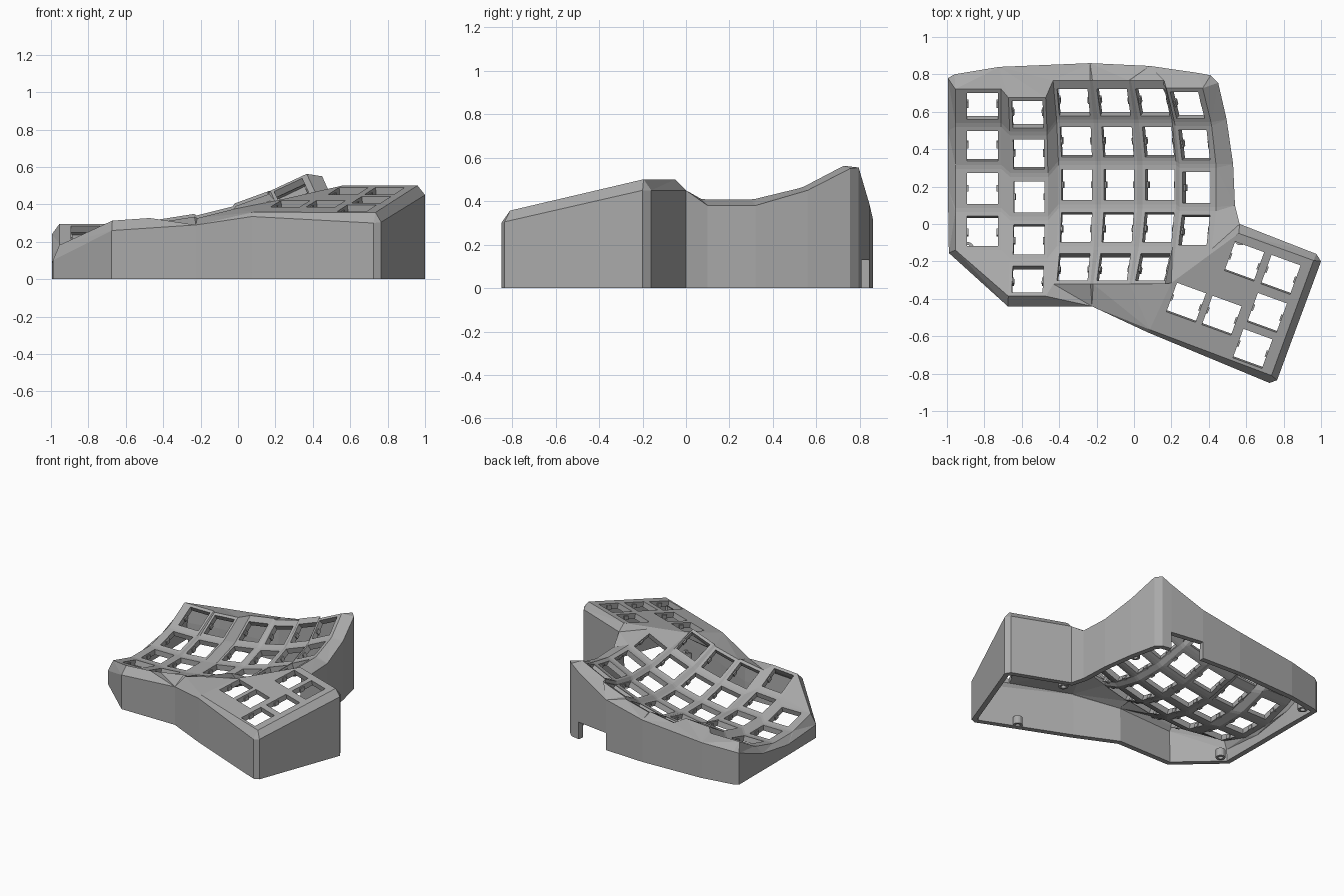
import bpy, bmesh
from math import sin, cos, radians
from mathutils import Vector

if "Cube" in bpy.data.objects:
    bpy.data.objects.remove(bpy.data.objects["Cube"])

grey = bpy.data.materials.new("matte grey")
grey.use_nodes = True
grey.diffuse_color = (0.4, 0.4, 0.4, 1)
grey.node_tree.nodes["Principled BSDF"].inputs["Base Color"].default_value = (0.4, 0.4, 0.4, 1)

# Key columns, pinky side first: centre x, y, z, sideways tilt, number of rows
COLUMNS = [(-.81, .19, .125, 0, 4), (-.56, .145, .15, 4, 5), (-.305, .21, .15, 9, 5),
           (-.08, .21, .185, 14, 5), (.14, .21, .265, 20, 5), (.335, .195, .36, 25, 4)]
BOWL, STEP = .88, 15      # radius of the finger bowl and angle between rows
HOLE, PLATE = .0825, .1   # half sizes of a key opening and its plate
WALL = .04

# Thumb keys, measured along and down from the back edge of the thumb plate
THUMB = [(.089, .127), (.296, .127), (-.128, .44), (.074, .44), (.297, .343), (.29, .55)]
ORIGIN, ALONG, DOWN = Vector((.55, -.05, .5)), Vector((.94, -.342, 0)), Vector((-.342, -.94, -.22))


def finger_point(c, r, u, v, w=0):
    x, y, z, tilt, _ = COLUMNS[c]
    a, t = radians(STEP * (2 - r)), radians(tilt)
    py = BOWL * sin(a) + v * cos(a) - w * sin(a)
    pz = BOWL * (1 - cos(a)) + v * sin(a) + w * cos(a)
    return Vector((x + u * cos(t) - pz * sin(t), y + py, z + u * sin(t) + pz * cos(t)))


def thumb_point(key, u, v, w=0):
    return ORIGIN + ALONG * (key[0] + u) + DOWN * (key[1] - v) + Vector((0, 0, w))


def thumb_vert(x, y):
    d = Vector((x, y, 0)) - ORIGIN
    s = -.342 * d.x - .94 * d.y
    return bm.verts.new((x, y, ORIGIN.z - .22 * s))


def face(*verts):
    return bm.faces.new(verts)


def stitch(a, b):
    """Join two paths of vertices with a strip of triangles."""
    i = j = 0
    while i < len(a) - 1 or j < len(b) - 1:
        step_a = (a[i + 1].co - b[j].co).length if i < len(a) - 1 else 9
        step_b = (b[j + 1].co - a[i].co).length if j < len(b) - 1 else 9
        if step_a <= step_b:
            face(a[i], a[i + 1], b[j])
            i += 1
        else:
            face(a[i], b[j + 1], b[j])
            j += 1


def finish(name, mesh_bm):
    mesh = bpy.data.meshes.new(name)
    mesh_bm.to_mesh(mesh)
    mesh_bm.free()
    mesh.materials.append(grey)
    obj = bpy.data.objects.new(name, mesh)
    bpy.context.collection.objects.link(obj)
    return obj


bm = bmesh.new()

# Finger plates, each a frame around an opening; corners run BL, BR, FR, FL
BL, BR, FR, FL = range(4)
SIGNS = [(-1, 1), (1, 1), (1, -1), (-1, -1)]
key = {}
for c, column in enumerate(COLUMNS):
    for r in range(column[4]):
        left = .145 if c == 0 else PLATE
        right = .115 if c == 5 else .09 if c == 4 else PLATE
        back = .135 if r == 0 and c in (2, 3, 4) else .105
        outer = [bm.verts.new(finger_point(c, r, right if sx > 0 else -left, back if sy > 0 else -.105))
                 for sx, sy in SIGNS]
        inner = [bm.verts.new(finger_point(c, r, sx * HOLE, sy * HOLE)) for sx, sy in SIGNS]
        for i in range(4):
            k = (i + 1) % 4
            face(outer[i], outer[k], inner[k], inner[i])
        key[c, r] = outer

# Webs between rows, columns and at crossings
for (c, r), p in key.items():
    below, beside, across = key.get((c, r + 1)), key.get((c + 1, r)), key.get((c + 1, r + 1))
    if below:
        face(p[FL], p[FR], below[BR], below[BL])
    if beside:
        face(p[BR], beside[BL], beside[FL], p[FR])
    if below and beside and across:
        face(p[FR], beside[FL], across[BL], below[BR])

# Web at the pinky corner
corner = key[0, 3][FL]
chain = [key[0, 3][FR], key[1, 3][FL], key[1, 4][BL], key[1, 4][FL]]
for a, b in zip(chain, chain[1:]):
    face(corner, a, b)

# Thumb plate with openings
thumb = [thumb_vert(*p) for p in [(.56, -.05), (.96, -.195), (.735, -.81), (.085, -.565), (.2, -.315)]]
loops = [thumb] + [[bm.verts.new(thumb_point(k, sx * HOLE, sy * HOLE)) for sx, sy in SIGNS] for k in THUMB]
edges = [bm.edges.new((loop[i - 1], loop[i])) for loop in loops for i in range(len(loop))]
bmesh.ops.triangle_fill(bm, edges=edges, use_beauty=True, normal=ALONG.cross(-DOWN))

# Web between finger bowl and thumb plate
stitch([key[5, 3][FR], key[5, 3][FL], key[4, 3][FR], key[4, 4][BR], key[4, 4][FR], key[4, 4][FL],
        key[3, 4][FR], key[3, 4][FL]], [thumb[0], thumb[4], thumb[3]])

# Sloping rim from the plates to the top of the wall
rim = [key[c, 0][i] for c in range(6) for i in (BL, BR)]
rim += [key[5, r][i] for r in range(4) for i in (BR, FR)][1:]
rim += thumb[:4]
rim += [key[3, 4][FL], key[2, 4][FR], key[2, 4][FL], key[1, 4][FR], key[1, 4][FL]]
rim += [key[0, r][i] for r in (3, 2, 1, 0) for i in (FL, BL)]
OUTLINE = [(-.96, .80, .25), (-.72, .84, .27), (-.235, .86, .32), (.085, .845, .385), (.34, .808, .51),
           (.41, .795, .555), (.45, .755, .55), (.495, .56, .45), (.53, .32, .38), (.54, .1, .38),
           (.565, 0, .45), (.975, -.16, .45), (1, -.2, .45), (.765, -.835, .305), (.725, -.85, .3),
           (.075, -.58, .335), (-.225, -.44, .29), (-.675, -.44, .26), (-.99, -.155, .1),
           (-.995, .19, .08), (-.995, .5, .13), (-.995, .78, .24)]
top = [bm.verts.new(p) for p in OUTLINE]
stitch(rim, top + top[:1])

# Upright wall in two bands, leaving a cable notch at the back
NOTCH, NOTCH_HEIGHT = 3, .13
middle = [bm.verts.new((x, y, min(NOTCH_HEIGHT, z / 2))) for x, y, z in OUTLINE]
for i in (NOTCH, NOTCH + 1):
    middle[i].co.z = NOTCH_HEIGHT
foot = [bm.verts.new((x, y, 0)) for x, y, _ in OUTLINE]
for i in range(len(OUTLINE)):
    k = (i + 1) % len(OUTLINE)
    face(top[i], top[k], middle[k], middle[i])
    if i != NOTCH:
        face(middle[i], middle[k], foot[k], foot[i])

bmesh.ops.recalc_face_normals(bm, faces=bm.faces)
bm.normal_update()
if sum(f.normal.z * f.calc_area() for f in bm.faces) < 0:
    bmesh.ops.reverse_faces(bm, faces=bm.faces)
case = finish("keyboard_case", bm)
shell = case.modifiers.new("shell", 'SOLIDIFY')
shell.thickness = WALL
shell.offset = -1

# Small switch clips on both sides of every opening
clips = bmesh.new()
spots = [lambda u, v, w, k=k: finger_point(*k, u, v, w) for k in key]
spots += [lambda u, v, w, k=k: thumb_point(k, u, v, w) for k in THUMB]
for spot in spots:
    for side in (-1, 1):
        for vert in bmesh.ops.create_cube(clips, size=1)["verts"]:
            x, y, z = vert.co
            vert.co = spot(side * (HOLE + .003) + x * .022, y * .035, z * .03 - .028)
bmesh.ops.recalc_face_normals(clips, faces=clips.faces)
finish("switch_clips", clips)

# Screw posts inside the wall
for i, (x, y) in enumerate([(.47, -.69), (.57, -.08), (.45, .55), (-.89, -.13), (-.9, .74)]):
    post = bmesh.new()
    inner, outer = [[post.verts.new((x + rad * cos(radians(a)), y + rad * sin(radians(a)), 0))
                     for a in range(0, 360, 20)] for rad in (.018, .034)]
    for k in range(len(inner)):
        post.faces.new((inner[k - 1], inner[k], outer[k], outer[k - 1]))
    sides = bmesh.ops.extrude_face_region(post, geom=post.faces[:])
    for vert in [g for g in sides["geom"] if isinstance(g, bmesh.types.BMVert)]:
        vert.co.z = .06
    bmesh.ops.recalc_face_normals(post, faces=post.faces)
    finish(f"screw_post_{i + 1}", post)
